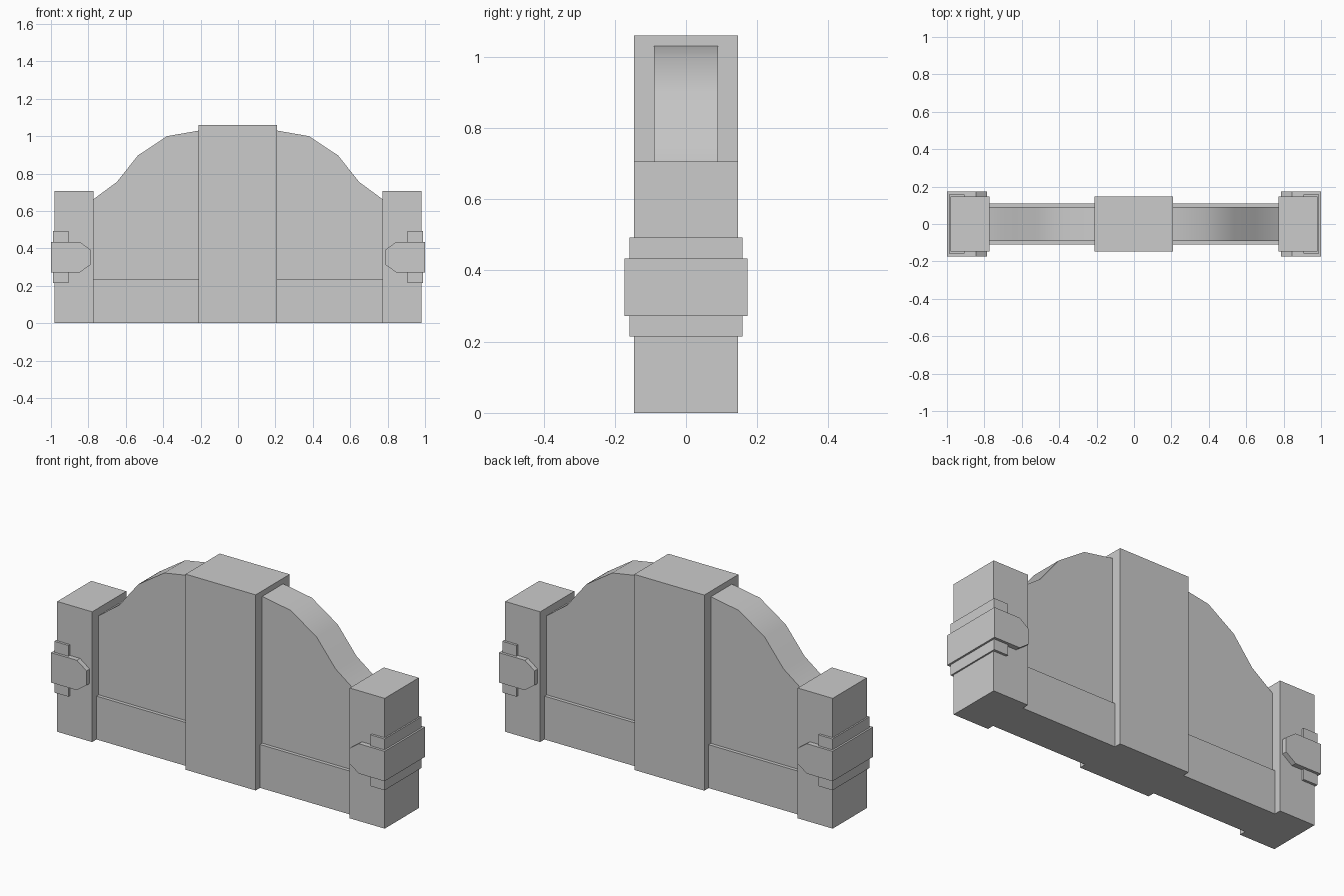
import bpy
import bmesh

if "Cube" in bpy.data.objects:
    bpy.data.objects.remove(bpy.data.objects["Cube"])


def extrude_profile(name, points, half_depth, side=1):
    """Extrude an x-z outline along y, optionally mirrored in x."""
    bm = bmesh.new()
    front = [bm.verts.new((side * x, -half_depth, z)) for x, z in points]
    face = bm.faces.new(front)
    result = bmesh.ops.extrude_face_region(bm, geom=[face])
    moved = [v for v in result["geom"] if isinstance(v, bmesh.types.BMVert)]
    bmesh.ops.translate(bm, vec=(0, 2 * half_depth, 0), verts=moved)
    bmesh.ops.recalc_face_normals(bm, faces=bm.faces)
    mesh = bpy.data.meshes.new(name)
    bm.to_mesh(mesh)
    bm.free()
    obj = bpy.data.objects.new(name, mesh)
    bpy.context.collection.objects.link(obj)
    return obj


def block(name, x0, x1, z0, z1, half_depth, side=1):
    return extrude_profile(name, [(x0, z0), (x1, z0), (x1, z1), (x0, z1)], half_depth, side)


# Tall middle pillar
block("center_pillar", -0.212, 0.208, 0, 1.06, 0.146)

# Sloping wall outline and chamfered clamp outline (right half)
wall = [(0.2, 0), (0.78, 0), (0.78, 0.658), (0.77, 0.665), (0.648, 0.755),
        (0.535, 0.897), (0.38, 1.0), (0.208, 1.03), (0.2, 1.031)]
clamp = [(1.0, 0.272), (1.0, 0.434), (0.845, 0.434), (0.787, 0.392),
         (0.787, 0.314), (0.845, 0.272)]

for label, side in (("right", 1), ("left", -1)):
    # Curved wall panel, smooth along its top
    panel = extrude_profile(label + "_wall", wall, 0.09, side)
    bpy.ops.object.select_all(action="DESELECT")
    panel.select_set(True)
    bpy.context.view_layer.objects.active = panel
    bpy.ops.object.shade_smooth_by_angle(angle=0.524)

    # Thicker strip along the foot of the wall
    block(label + "_plinth", 0.2, 0.78, 0, 0.235, 0.109, side)

    # End pillar with two nested clamp bands
    block(label + "_end_pillar", 0.772, 0.982, 0, 0.706, 0.146, side)
    block(label + "_inner_band", 0.906, 0.99, 0.215, 0.493, 0.159, side)
    extrude_profile(label + "_clamp_band", clamp, 0.173, side)
